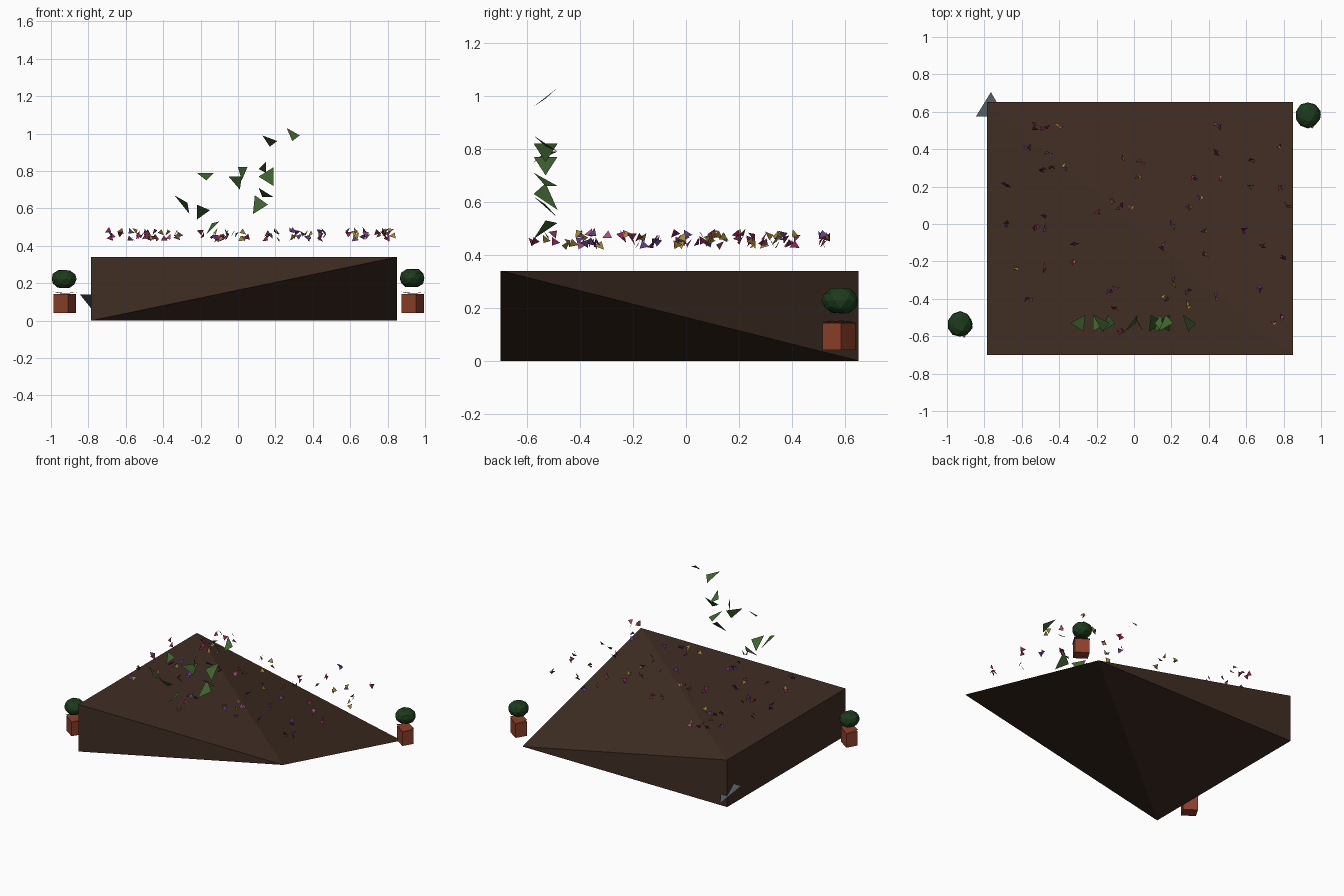
import bpy, bmesh, math, random
from mathutils import Vector

if "Cube" in bpy.data.objects:
    bpy.data.objects.remove(bpy.data.objects["Cube"])

random.seed(4)


def material(name, r, g, b):
    m = bpy.data.materials.new(name)
    m.diffuse_color = [(c / 255) ** 2.2 for c in (r, g, b)] + [1]
    m.use_nodes = True
    m.node_tree.nodes["Principled BSDF"].inputs["Base Color"].default_value = m.diffuse_color
    return m


def mesh_object(name, verts, faces, mat=None):
    me = bpy.data.meshes.new(name)
    me.from_pydata([tuple(v) for v in verts], [], faces)
    ob = bpy.data.objects.new(name, me)
    bpy.context.collection.objects.link(ob)
    if mat:
        me.materials.append(mat)
    return ob


def triangles(name, tris, mat):
    verts = [v for t in tris for v in t]
    return mesh_object(name, verts, [(i, i + 1, i + 2) for i in range(0, len(verts), 3)], mat)


def hull(name, points, mat):
    bm = bmesh.new()
    for p in points:
        bm.verts.new(p)
    bmesh.ops.convex_hull(bm, input=bm.verts)
    bmesh.ops.recalc_face_normals(bm, faces=bm.faces)
    ob = mesh_object(name, [], [], mat)
    bm.to_mesh(ob.data)
    bm.free()
    return ob


soil = material("soil", 66, 49, 40)
clay = material("clay", 140, 66, 46)
bush_green = material("bush_green", 34, 62, 34)
leaf_green = material("leaf_green", 64, 98, 50)
slate = material("slate", 78, 88, 92)

# soil bed: box with two opposite corner points collapsed
L, R, F, B, H = -0.785, 0.85, -0.70, 0.652, 0.34
hull("soil_bed", [(L, F, 0), (L, F, H), (R, F, H), (R, B, 0), (L, B, 0), (L, B, H)], soil)

# slate shard at the back left corner
triangles("slate_shard", [[(-0.845, 0.575, 0.14), (-0.69, 0.575, 0.14), (-0.765, 0.705, 0.04)]], slate)


# potted bushes
def potted_bush(tag, x, y, dz):
    plan = [(0.022, -0.068), (0.064, 0.002), (-0.016, 0.057), (-0.057, -0.013)]
    hull("pot_" + tag, [(x + a, y + b, z) for a, b in plan for z in (0.04, 0.142)], clay)
    mesh_object("pot_rim_" + tag,
                [(x + a * 1.08, y + b * 1.08, z) for (a, b), z in zip(plan, (0.145, 0.152, 0.145, 0.155))],
                [(0, 1, 2), (0, 2, 3)], clay)
    bpy.ops.mesh.primitive_ico_sphere_add(subdivisions=2, radius=1, location=(x, y, 0.222 + dz))
    ob = bpy.context.object
    ob.name = "bush_" + tag
    ob.data.materials.append(bush_green)
    for v in ob.data.vertices:
        k = random.uniform(0.95, 1.04)
        v.co = Vector((v.co.x * 0.068 * k, v.co.y * 0.07 * k, max(-0.048, min(0.048, v.co.z * 0.055 * k))))


potted_bush("right", 0.93, 0.583, 0.005)
potted_bush("left", -0.93, -0.535, 0.0)

# climbing leaves: front outlines in grid hundredths (x, z), base corners spread in depth
leaf_outlines = [
    ((26, 103), (29, 96), (33, 99)), ((13, 99), (17, 93), (21, 96)),
    ((-22, 79), (-17, 75), (-13, 79)), ((-5, 77), (2, 77), (1, 70)),
    ((0, 82), (5, 82), (2, 75)), ((15, 85), (15, 79), (11, 81)),
    ((19, 82), (19, 72), (11, 77)), ((11, 71), (13, 66), (19, 66)),
    ((9, 67), (8, 57), (16, 62)), ((-22, 62), (-22, 54), (-15, 59)),
    ((-26, 57), (-27, 63), (-34, 67)), ((-17, 46), (-14, 52), (-10, 53)),
]
leaves = []
for i, outline in enumerate(leaf_outlines):
    s = 0.045 if i % 2 else -0.045
    leaves.append([(x / 100, -0.53 + d, z / 100) for (x, z), d in zip(outline, (-s, s, 0))])
triangles("climbing_leaves", leaves, leaf_green)

# blossoms: small upright petals around each spot (hundredths of a unit)
spots = [
    (-53, 52), (-48, 52), (-40, 53), (-57, 41), (-46, 37), (-37, 31), (-50, 28), (-45, 29),
    (-7, 36), (2, 25), (4, 33), (45, 53), (44, 38), (47, 24), (32, 24), (77, 42), (63, 35),
    (62, 19), (78, 19), (82, 10), (-68, 20), (-47, 5), (-7, 10), (-2, 8), (-20, 7), (-11, 13),
    (29, 8), (21, 0), (35, 13), (37, -3), (58, -3), (69, -11), (15, -12), (38, -16), (81, -19),
    (68, -35), (45, -39), (28, -36), (-48, -3), (-52, -1), (-32, -12), (-32, -19), (-62, -24),
    (-68, 0), (-48, -24), (-56, -41), (-13, -36), (-9, -34), (20, -31), (17, -39), (30, -44),
    (75, -52), (79, -49), (-7, -58), (-11, -44),
]
colours = [("pink", (135, 36, 78)), ("yellow", (160, 134, 52)), ("purple", (92, 62, 128)), ("rose", (165, 80, 120))]
petals = {name: [] for name, _ in colours}
for x, y in spots:
    for k in range(2):
        c = Vector((x / 100 + random.uniform(-0.015, 0.015), y / 100 + random.uniform(-0.015, 0.015),
                    random.uniform(0.435, 0.482)))
        turn, spin = random.uniform(0, math.tau), random.uniform(0, math.tau)
        side = Vector((math.cos(turn), math.sin(turn), 0.0))
        up = Vector((-side.y * 0.5, side.x * 0.5, 0.85))
        tri = [c + 0.022 * (math.cos(spin + j * 2.09) * side + math.sin(spin + j * 2.09) * up) for j in range(3)]
        petals[random.choices(list(petals), (4, 4, 3, 1))[0]].append(tri)
for name, rgb in colours:
    triangles("blossoms_" + name, petals[name], material("petal_" + name, *rgb))
